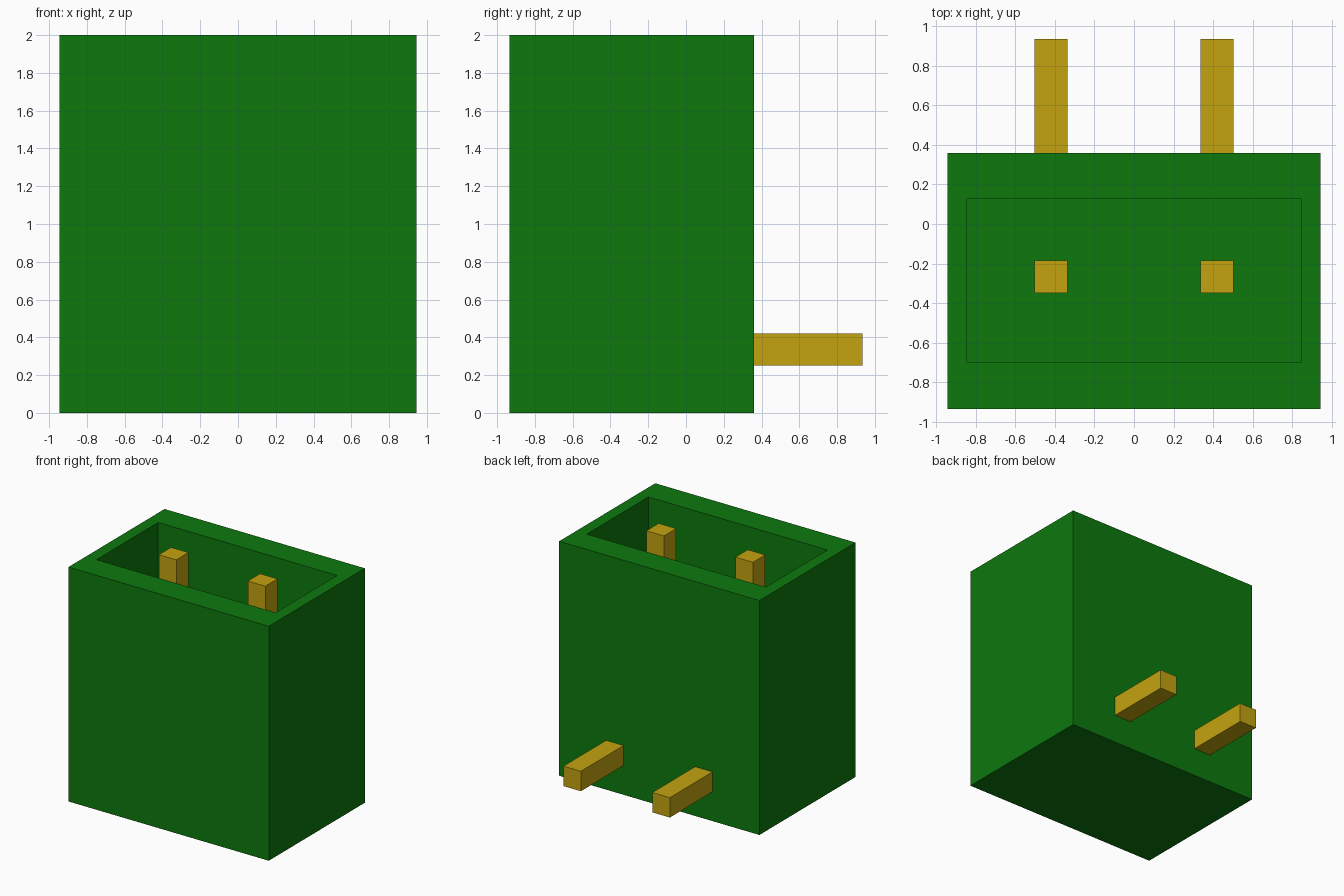
import bpy, bmesh
from mathutils import Vector

old = bpy.data.objects.get("Cube")
if old:
    bpy.data.objects.remove(old, do_unlink=True)


def material(name, rgb):
    m = bpy.data.materials.new(name)
    m.use_nodes = True
    m.diffuse_color = (*rgb, 1)
    m.node_tree.nodes["Principled BSDF"].inputs["Base Color"].default_value = (*rgb, 1)
    return m


def add_object(name, bm, mat):
    bmesh.ops.recalc_face_normals(bm, faces=bm.faces)
    mesh = bpy.data.meshes.new(name)
    bm.to_mesh(mesh)
    bm.free()
    mesh.materials.append(mat)
    ob = bpy.data.objects.new(name, mesh)
    bpy.context.collection.objects.link(ob)
    return ob


def extruded(points, offset):
    """Closed prism from a flat outline; returns the bmesh and its moved cap."""
    bm = bmesh.new()
    face = bm.faces.new([bm.verts.new(p) for p in points])
    ext = bmesh.ops.extrude_face_region(bm, geom=[face], use_keep_orig=True)["geom"]
    bmesh.ops.translate(bm, vec=Vector(offset),
                        verts=[g for g in ext if isinstance(g, bmesh.types.BMVert)])
    cap = next(g for g in ext if isinstance(g, bmesh.types.BMFace))
    return bm, cap


green = material("green plastic", (0.004, 0.19, 0.004))
gold = material("gold metal", (0.55, 0.37, 0.005))

# Housing: a block with an open pocket sunk into its top
HALF_X, FRONT, BACK, TOP = 0.945, -0.935, 0.36, 2.0
POCKET_X, POCKET_FRONT, POCKET_BACK, FLOOR = 0.845, -0.70, 0.13, 0.6
bm, top = extruded([(-HALF_X, FRONT, 0), (HALF_X, FRONT, 0),
                    (HALF_X, BACK, 0), (-HALF_X, BACK, 0)], (0, 0, TOP))
bmesh.ops.inset_region(bm, faces=[top], thickness=0.1)
mid_y = (FRONT + BACK) / 2
for v in top.verts:
    v.co.x = POCKET_X if v.co.x > 0 else -POCKET_X
    v.co.y = POCKET_BACK if v.co.y > mid_y else POCKET_FRONT
pocket = bmesh.ops.extrude_discrete_faces(bm, faces=[top])["faces"][0]
for v in pocket.verts:
    v.co.z = FLOOR
add_object("housing", bm, green)

# Pins: right-angle bars rising in the pocket and leaving through the back
PIN = 0.165
profile = [(-0.35, 0.25), (0.935, 0.25), (0.935, 0.42),
           (-0.185, 0.42), (-0.185, TOP), (-0.35, TOP)]
for name, x in (("right_pin", -0.42), ("left_pin", 0.42)):
    bm, _ = extruded([(x - PIN / 2, y, z) for y, z in profile], (PIN, 0, 0))
    add_object(name, bm, gold)
